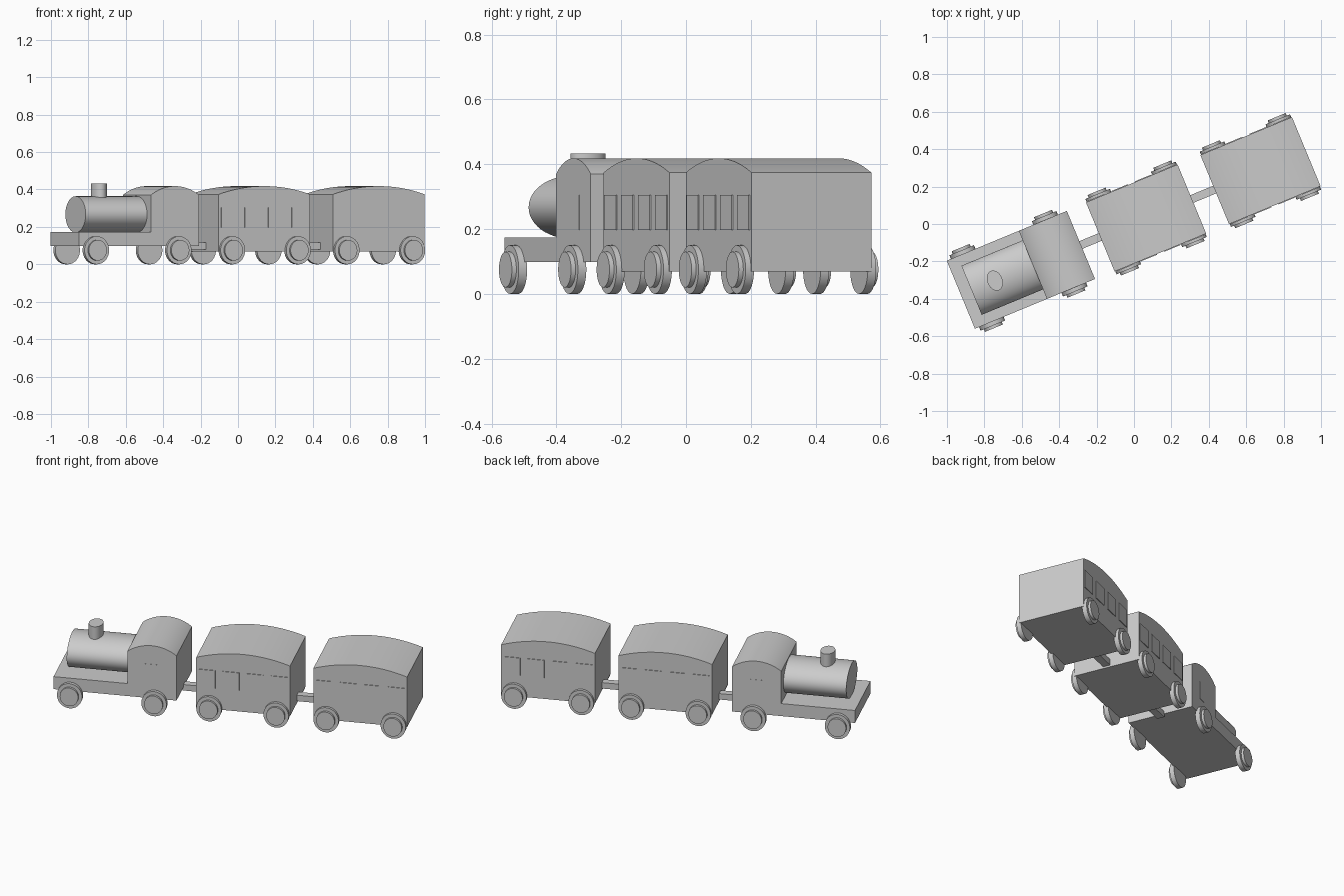
import bpy, bmesh, math
from mathutils import Matrix, Vector

if "Cube" in bpy.data.objects:
    bpy.data.objects.remove(bpy.data.objects["Cube"])

# The whole train lies along a line turned 22.5 degrees about z
TURN = Matrix.Rotation(math.radians(22.5), 4, 'Z') @ Matrix.Translation((0, 0.005, 0))


def finish(name, bm, smooth=False):
    bmesh.ops.recalc_face_normals(bm, faces=bm.faces)
    me = bpy.data.meshes.new(name)
    bm.to_mesh(me)
    bm.free()
    ob = bpy.data.objects.new(name, me)
    bpy.context.collection.objects.link(ob)
    ob.matrix_world = TURN
    if smooth:
        bpy.ops.object.select_all(action='DESELECT')
        ob.select_set(True)
        bpy.context.view_layer.objects.active = ob
        bpy.ops.object.shade_smooth_by_angle(angle=math.radians(30))
    return ob


def box(name, u0, u1, v0, v1, z0, z1):
    bm = bmesh.new()
    m = Matrix.Translation(((u0 + u1) / 2, (v0 + v1) / 2, (z0 + z1) / 2))
    bmesh.ops.create_cube(bm, size=1, matrix=m @ Matrix.Diagonal((u1 - u0, v1 - v0, z1 - z0, 1)))
    return finish(name, bm)


def cylinder(name, centre, axis, size):
    """Elliptical cylinder along an axis; size is the full extent in u, v, z."""
    bm = bmesh.new()
    rot = Vector((0, 0, 1)).rotation_difference(Vector(axis)).to_matrix().to_4x4()
    m = Matrix.Translation(centre) @ Matrix.Diagonal((*size, 1)) @ rot
    bmesh.ops.create_cone(bm, cap_ends=True, segments=48, radius1=0.5, radius2=0.5, depth=1, matrix=m)
    return finish(name, bm, True)


def body(name, u0, u1, half, z0, eave, top):
    """Box body whose roof arches along its length."""
    c, a, sag = (u0 + u1) / 2, (u1 - u0) / 2, top - eave
    r = (a * a + sag * sag) / (2 * sag)
    t = math.asin(a / r)
    prof = [(u0, z0), (u1, z0)]
    for i in range(25):
        ang = t - 2 * t * i / 24
        prof.append((c + r * math.sin(ang), top - r + r * math.cos(ang)))
    bm = bmesh.new()
    face = bm.faces.new([bm.verts.new((u, -half, z)) for u, z in prof])
    ext = bmesh.ops.extrude_face_region(bm, geom=[face])
    verts = [g for g in ext['geom'] if isinstance(g, bmesh.types.BMVert)]
    bmesh.ops.translate(bm, verts=verts, vec=(0, 2 * half, 0))
    return finish(name, bm, True)


def windows(name, centres, half, out):
    for side in (-1, 1):
        v0, v1 = sorted((side * (half - 0.01), side * (half + out)))
        for u in centres:
            box(name, u - 0.047, u + 0.047, v0, v1, 0.197, 0.305)


def wheels(name, centres):
    for side in (-1, 1):
        for u in centres:
            cylinder(name + "_wheel", (u, side * 0.204, 0.075), (0, 1, 0), (0.142, 0.028, 0.15))
            cylinder(name + "_hub", (u, side * 0.215, 0.075), (0, 1, 0), (0.104, 0.036, 0.11))


# Engine: deck, boiler, chimney, cab
box("engine_deck", -1.0, -0.305, -0.197, 0.197, 0.098, 0.174)
cylinder("boiler", (-0.755, 0, 0.267), (1, 0, 0), (0.366, 0.284, 0.194))
cylinder("chimney", (-0.803, 0, 0.385), (0, 0, 1), (0.08, 0.112, 0.096))
body("cab", -0.583, -0.305, 0.197, 0.098, 0.37, 0.418)
windows("cab_window", [-0.444], 0.197, 0.001)
wheels("engine", (-0.905, -0.428))

# Two carriages with four raised windows a side
for c in (0.072, 0.734):
    body("carriage", c - 0.265, c + 0.265, 0.2, 0.069, 0.374, 0.418)
    windows("carriage_window", [c + d * 0.136 for d in (-1.5, -0.5, 0.5, 1.5)], 0.2, 0.004)
    wheels("carriage", (c - 0.19, c + 0.19))

# Couplings between the vehicles
for u0, u1 in ((-0.31, -0.188), (0.332, 0.474)):
    box("coupling", u0, u1, -0.022, 0.022, 0.08, 0.116)
